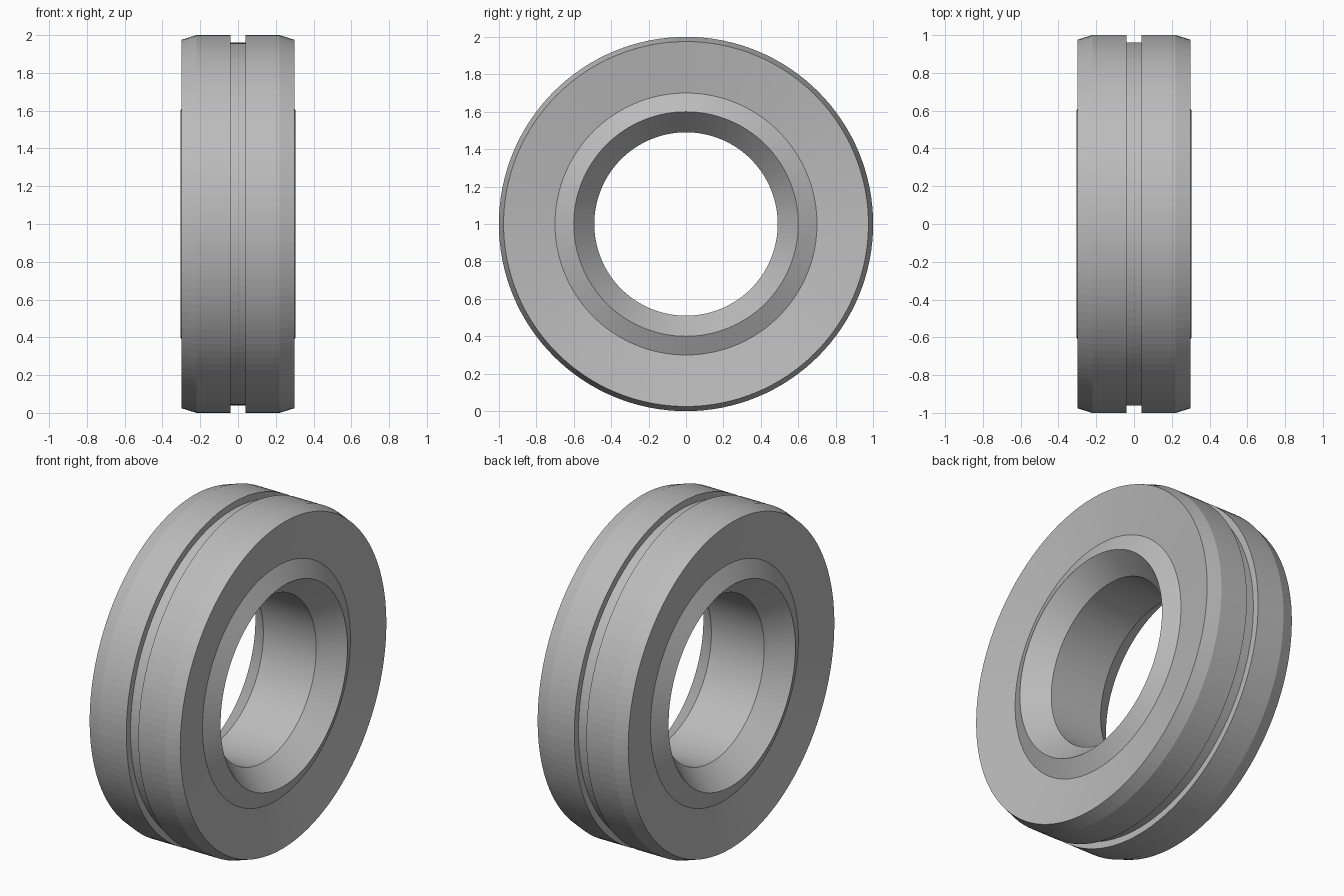
import bpy, bmesh, math
from mathutils import Vector

cube = bpy.data.objects.get("Cube")
if cube:
    bpy.data.objects.remove(cube)

SEGMENTS = 128

# Plain grey metal
grey = bpy.data.materials.new("plain_grey")
grey.use_nodes = True
colour = (0.5, 0.5, 0.5, 1)
grey.diffuse_color = colour
grey.node_tree.nodes["Principled BSDF"].inputs["Base Color"].default_value = colour

# Half cross-section as (axial offset, radius), from groove floor round to bore
half = [
    (0.04, 0.96),    # groove floor
    (0.04, 1.0),     # groove wall
    (0.22, 1.0),     # outer tread
    (0.30, 0.975),   # shoulder chamfer
    (0.255, 0.70),   # dished side
    (0.305, 0.60),   # raised lip
    (0.175, 0.49),   # bore countersink
]
profile = half + [(-x, r) for x, r in reversed(half)]

# Revolve the closed section about the x axis
bm = bmesh.new()
verts = [bm.verts.new((x, 0, r)) for x, r in profile]
edges = [bm.edges.new((v, verts[i - 1])) for i, v in enumerate(verts)]
bmesh.ops.spin(bm, geom=verts + edges, cent=Vector(), axis=Vector((1, 0, 0)),
               angle=math.tau, steps=SEGMENTS, use_merge=False)
bmesh.ops.remove_doubles(bm, verts=bm.verts[:], dist=0.0001)
bmesh.ops.recalc_face_normals(bm, faces=bm.faces[:])

mesh = bpy.data.meshes.new("grooved_ring")
bm.to_mesh(mesh)
bm.free()
mesh.materials.append(grey)
ring = bpy.data.objects.new("grooved_ring", mesh)
ring.location.z = 1
bpy.context.collection.objects.link(ring)
